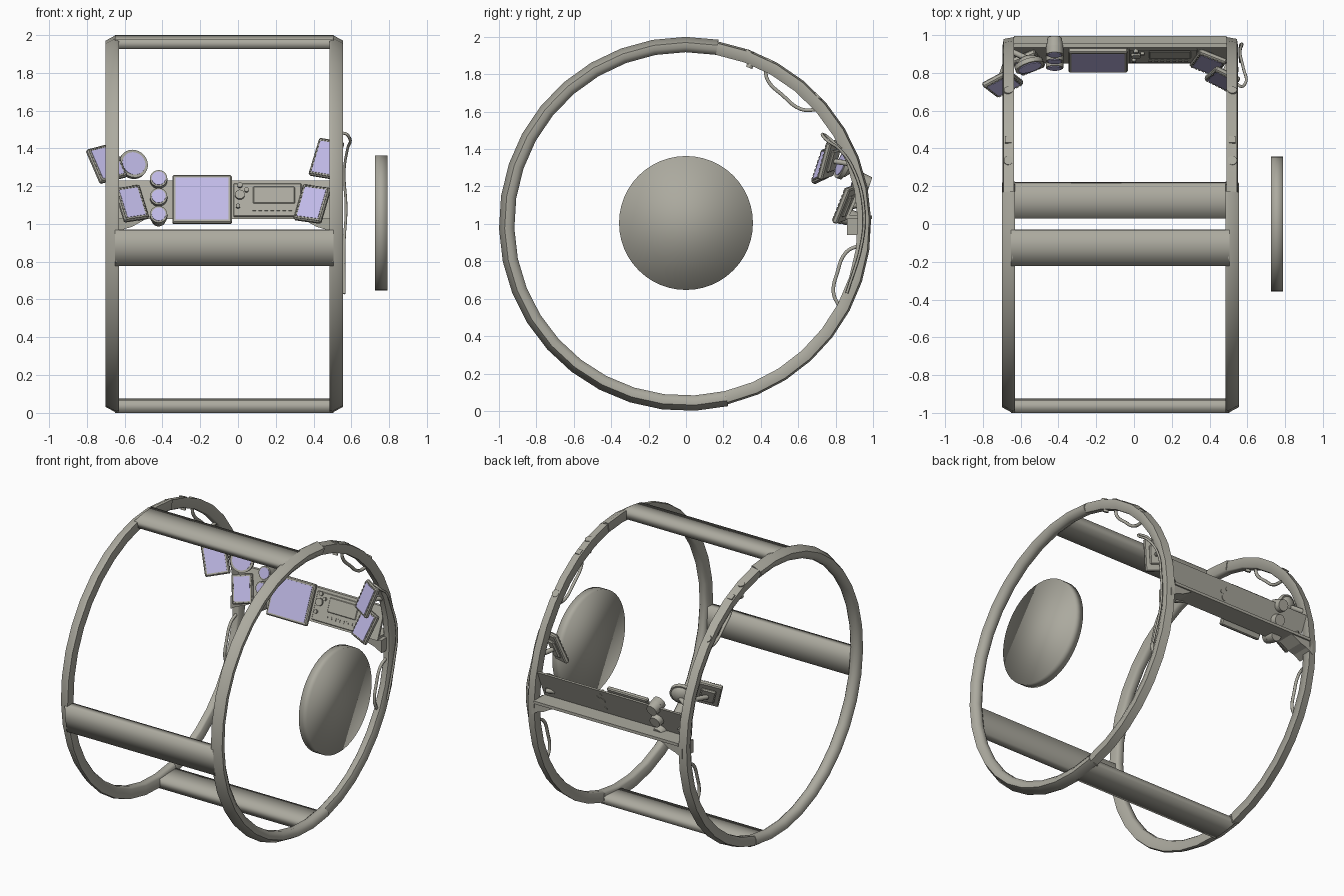
import bpy, bmesh, math
from mathutils import Matrix, Vector

if "Cube" in bpy.data.objects:
    bpy.data.objects.remove(bpy.data.objects["Cube"])

MID = -0.0725           # symmetry plane between the two rings
R = math.radians
lav = bpy.data.materials.new("display_glass")
lav.diffuse_color = (0.53, 0.49, 0.80, 1)
lav.use_nodes = True
lav.node_tree.nodes["Principled BSDF"].inputs["Base Color"].default_value = lav.diffuse_color
metal = bpy.data.materials.new("warm_grey_metal")
metal.diffuse_color = (0.41, 0.40, 0.345, 1)
metal.use_nodes = True
metal.node_tree.nodes["Principled BSDF"].inputs["Base Color"].default_value = metal.diffuse_color


def finish(name, bm, mat=None, smooth=30):
    bmesh.ops.recalc_face_normals(bm, faces=bm.faces)
    me = bpy.data.meshes.new(name)
    bm.to_mesh(me)
    bm.free()
    ob = bpy.data.objects.new(name, me)
    bpy.context.collection.objects.link(ob)
    me.materials.append(mat or metal)
    if smooth:
        bpy.ops.object.select_all(action='DESELECT')
        ob.select_set(True)
        bpy.context.view_layer.objects.active = ob
        bpy.ops.object.shade_smooth_by_angle(angle=R(smooth))
    return ob


def polar(x, r, a):
    return Vector((x, r * math.cos(R(a)), 1 + r * math.sin(R(a))))


def frame(c, pitch=0, yaw=0, roll=0):
    return (Matrix.Translation(c) @ Matrix.Rotation(R(yaw), 4, 'Z')
            @ Matrix.Rotation(R(pitch), 4, 'X') @ Matrix.Rotation(R(roll), 4, 'Y'))


def box(name, M, size, off=(0, 0, 0), mat=None, bevel=0):
    bm = bmesh.new()
    bmesh.ops.create_cube(bm, size=1)
    bmesh.ops.scale(bm, vec=size, verts=bm.verts)
    if bevel:
        bmesh.ops.bevel(bm, geom=bm.edges[:], offset=bevel, segments=1, affect='EDGES')
    bmesh.ops.transform(bm, matrix=M @ Matrix.Translation(off), verts=bm.verts)
    return finish(name, bm, mat, 0)


def disc(name, M, r, depth, off=(0, 0, 0), mat=None, n=20, r2=None, smooth=30):
    # cylinder along the local y axis, r at the front
    bm = bmesh.new()
    bmesh.ops.create_cone(bm, cap_ends=True, segments=n, radius1=r2 or r, radius2=r, depth=depth)
    bmesh.ops.transform(bm, matrix=M @ Matrix.Translation(off) @ Matrix.Rotation(R(90), 4, 'X'),
                        verts=bm.verts)
    return finish(name, bm, mat, smooth)


def tube(name, pts, r):
    cu = bpy.data.curves.new(name, 'CURVE')
    cu.dimensions = '3D'
    cu.bevel_depth, cu.bevel_resolution, cu.resolution_u = r, 1, 5
    cu.use_fill_caps = True
    cu.materials.append(metal)
    sp = cu.splines.new('BEZIER')
    sp.bezier_points.add(len(pts) - 1)
    for p, q in zip(sp.bezier_points, pts):
        p.co = q
        p.handle_left_type = p.handle_right_type = 'AUTO'
    ob = bpy.data.objects.new(name, cu)
    bpy.context.collection.objects.link(ob)


def loft(name, rows, caps=True, smooth=0):
    # skin a list of matching closed sections
    bm = bmesh.new()
    rows = [[bm.verts.new(p) for p in row] for row in rows]
    n = len(rows[0])
    for A, B in zip(rows, rows[1:]):
        for i in range(n):
            j = (i + 1) % n
            bm.faces.new((A[i], A[j], B[j], B[i]))
    if caps:
        bm.faces.new(rows[0])
        bm.faces.new(rows[-1])
    finish(name, bm, None, smooth)


# two side rings: full section at the front, slimmer section at the back
full = [(-.63, .93), (-.63, .995), (-.645, 1.0), (-.70, .97), (-.70, .945), (-.68, .918), (-.645, .918)]
slim = [(-.635, .925), (-.635, .99), (-.69, .98), (-.695, .95), (-.68, .918), (-.645, .918)]
for side, s in (("left", 1), ("right", -1)):
    X = lambda x: x if s > 0 else 2 * MID - x
    for part, prof, a0, step, n in (("front", full, 80, 10.15, 21), ("back", slim, -77, 9.8125, 17)):
        loft(f"{side}_ring_{part}", [[polar(X(x), r, a0 + step * i) for x, r in prof]
                                     for i in range(n)], smooth=60)

    # corner gusset under the dashboard
    sec = [(-.66, 1.03), (-.48, 1.03), (-.56, .985), (-.61, .97), (-.66, .94)]
    loft(side + "_gusset", [[(X(x), y, z) for x, z in sec] for y in (.86, .985)])

    # grab handles inside the ring
    hx = X(-.655)
    tube(side + "_upper_handle", [polar(hx, r, a) for a, r in
         ((63, .935), (60.5, .885), (53, .86), (45, .868), (41, .93))], .011)
    tube(side + "_lower_handle", [polar(hx, r, a) for a, r in
         ((-7, .935), (-10, .87), (-18, .85), (-25, .87), (-28.5, .935))], .011)

    # small fittings nearly flush with the ring's outer face
    for a in (70, 44):
        disc(side + "_ring_bolt", frame(polar(X(-.665), .978, a), a), .025, .02, n=14)
    box(side + "_ring_latch", frame(polar(X(-.665), .978, 63), 63), (.035, .02, .04))
    disc(side + "_ring_knob", frame(polar(X(-.665), .915, 68), 68), .018, .03, n=12)

# hollow cross bars at top, front and bottom, softly shaded
for name, a in (("top_bar", 91.8), ("front_bar", 181.8), ("bottom_bar", 271.8)):
    sec = [(.935, a), (1.0, a), (1.0, a + 5.5), (1.0, a + 11), (.948, a + 11), (.936, a + 5.5)]
    loft(name, [[polar(x, r, t) for r, t in sec] for x in (-.65, .505)], False, 180)

# dashboard: sloped face with a ledge behind it
sec = [(.85, 1.025), (.995, 1.025), (.995, 1.045), (.875, 1.045), (.955, 1.23), (.935, 1.23)]
loft("dashboard", [[(x, y, z) for y, z in sec] for x in (-.635, .49)])


def screen(name, c, w, h, pitch, yaw=0, roll=0, arm=None):
    M = frame(c, pitch, yaw, roll)
    box(name + "_case", M, (w, .03, h), bevel=.007)
    box(name + "_back", M, (w * .6, .02, h * .6), (0, .02, 0), bevel=.008)
    box(name + "_glass", M, (w - .035, .006, h - .035), (0, -.015, 0), lav)
    if not arm:
        return
    for i in range(7):          # bezel keys
        t = (i - 3) / 7.8
        for sx in (-1, 1):
            box(name + "_key", M, (.007, .006, .014), (sx * (w / 2 - .01), -.016, t * h))
            box(name + "_key", M, (.014, .006, .007), (t * w, -.016, sx * (h / 2 - .01)))
    tube(name + "_arm", [M @ Vector((0, .03, 0)), arm], .016)


# rectangular displays
screen("main_monitor", (-.19, .868, 1.128), .315, .275, -23)
screen("left_lower_screen", (-.563, .855, 1.107), .14, .195, -25, 18, -9, (-.60, .92, 1.1))
screen("right_lower_screen", (.393, .855, 1.105), .155, .205, -25, -18, 8, (.45, .92, 1.1))
screen("left_upper_screen", (-.695, .745, 1.32), .165, .20, -25, 22, -14, (-.665, .89, 1.32))
screen("right_upper_screen", (.468, .77, 1.345), .145, .21, -20, -24, 9, (.52, .89, 1.32))

# round display with domed housing
M = frame((-.555, .84, 1.315), -20, 18)
disc("round_display_rim", M, .078, .025, n=28)
disc("round_display_glass", M, .063, .008, (0, -.012, 0), lav, 28)
bm = bmesh.new()
bmesh.ops.create_uvsphere(bm, u_segments=20, v_segments=10, radius=.07)
bmesh.ops.transform(bm, matrix=M @ Matrix.Diagonal((1, .75, 1, 1)), verts=bm.verts)
bmesh.ops.bisect_plane(bm, geom=bm.verts[:] + bm.edges[:] + bm.faces[:], plane_co=M.translation,
                       plane_no=M.to_3x3() @ Vector((0, -1, 0)), clear_outer=True)
finish("round_display_housing", bm)
tube("round_display_arm", [M @ Vector((0, .04, 0)), (-.64, .91, 1.28)], .016)

# column of three gauges
for y, z in ((.845, 1.045), (.88, 1.14), (.915, 1.235)):
    M = frame((-.42, y, z), -18)
    disc("gauge_body", M, .046, .04)
    disc("gauge_tail", M, .046, .055, (0, .045, 0), r2=.038)
    disc("gauge_glass", M, .037, .008, (0, -.02, 0), lav)


# radio panel: recessed screen frame, knobs and keys
def on_dash(x, z):
    return frame((x, .85 + (z - 1.025) * .415, z), -22.5)


box("radio_plate", on_dash(.155, 1.125), (.36, .012, .19), bevel=.004)
box("radio_screen", on_dash(.19, 1.15), (.225, .02, .10), bevel=.006)
for x, z, r in ((.01, 1.15, .026), (.01, 1.20, .014), (.045, 1.175, .012), (.0, 1.09, .012)):
    disc("radio_knob", on_dash(x, z), r, .04, n=14)
for i in range(7):
    box("radio_key", on_dash(.085 + i * .032, 1.075), (.018, .02, .018))

# cable looping along the outside of the right ring
tube("side_cable", [(.545, .83, 1.40), (.56, .73, 1.48), (.592, .75, 1.45), (.58, .82, 1.40),
                    (.562, .90, 1.28), (.572, .95, 1.08), (.562, .94, .9), (.562, .86, .63)], .008)

# free-standing side disc, softly shaded
disc("side_disc", Matrix.Translation((.757, 0, 1.005)) @ Matrix.Rotation(R(90), 4, 'Z'),
     .358, .066, n=48, smooth=180)
